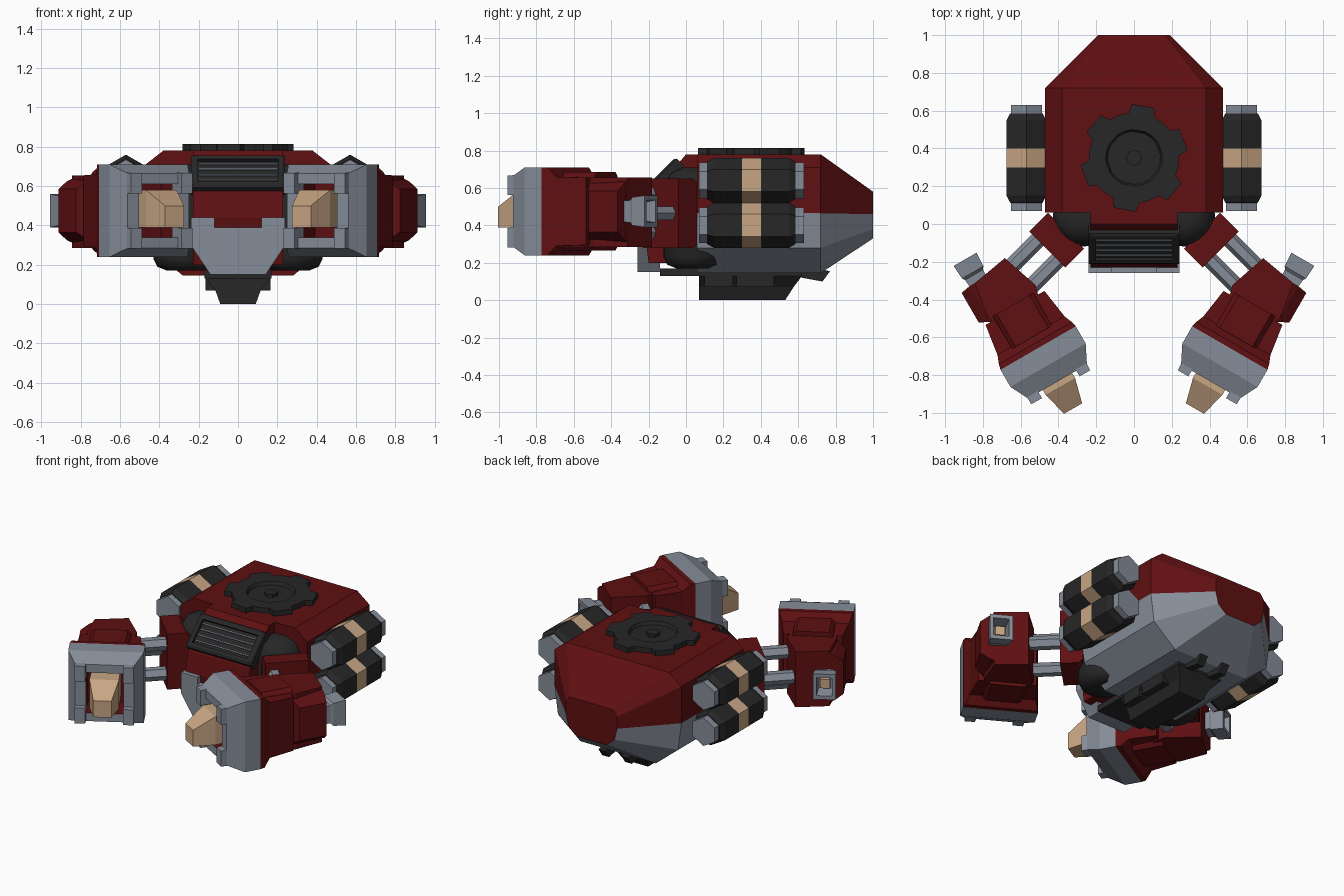
import bpy, bmesh, math
from mathutils import Vector, Matrix

if "Cube" in bpy.data.objects:
    bpy.data.objects.remove(bpy.data.objects["Cube"])


def colour(name, rgb):
    m = bpy.data.materials.new(name)
    m.diffuse_color = (*rgb, 1)
    m.use_nodes = True
    m.node_tree.nodes["Principled BSDF"].inputs["Base Color"].default_value = m.diffuse_color
    return m


RED = colour("dark red", (0.115, 0.005, 0.006))
GREY = colour("steel grey", (0.24, 0.27, 0.32))
BLACK = colour("charcoal", (0.02, 0.02, 0.02))
TAN = colour("tan", (0.58, 0.38, 0.23))
MATS = [RED, GREY, BLACK, TAN]


def finish(name, bm, M=None):
    if M:
        bm.transform(M)
    bmesh.ops.recalc_face_normals(bm, faces=bm.faces)
    me = bpy.data.meshes.new(name)
    bm.to_mesh(me)
    bm.free()
    for m in MATS:
        me.materials.append(m)
    ob = bpy.data.objects.new(name, me)
    bpy.context.collection.objects.link(ob)
    return ob


def loft(name, rings, mats, M=None):
    """Skin rings of equal point count; mats gives one colour per segment."""
    bm = bmesh.new()
    vs = [[bm.verts.new(p) for p in r] for r in rings]
    n = len(rings[0])
    if not isinstance(mats, list):
        mats = [mats] * (len(rings) - 1)
    for a, b, m in zip(vs, vs[1:], mats):
        for i in range(n):
            j = (i + 1) % n
            bm.faces.new((a[i], a[j], b[j], b[i])).material_index = MATS.index(m)
    bm.faces.new(vs[0]).material_index = MATS.index(mats[0])
    bm.faces.new(vs[-1]).material_index = MATS.index(mats[-1])
    return finish(name, bm, M)


def box(name, a, b, mat, M=None):
    (x0, y0, z0), (x1, y1, z1) = a, b
    ring = lambda z: [(x0, y0, z), (x1, y0, z), (x1, y1, z), (x0, y1, z)]
    return loft(name, [ring(z0), ring(z1)], mat, M)


def rect(u, hv, hz, v=0, z=0.475):
    return [(u, v - hv, z - hz), (u, v + hv, z - hz), (u, v + hv, z + hz), (u, v - hv, z + hz)]


def circle(n, r, start=0):
    return [(r * math.cos(start + 2 * math.pi * i / n), r * math.sin(start + 2 * math.pi * i / n)) for i in range(n)]


def hull_ring(y, half):
    return [(x, y, z) for x, z in half] + [(-x, y, z) for x, z in reversed(half)]


# hull: grey lower half, red upper half, tapering at the back
side = [(.28, .145), (.445, .28), (.47, .465), (.47, .71), (.38, .78)]
tail = [(.11, .33), (.17, .38), (.19, .46), (.19, .54), (.16, .58)]
hull = loft("hull", [hull_ring(.06, side), hull_ring(.72, side), hull_ring(1, tail)], RED)
for p in hull.data.polygons:
    if p.center.z < .462 and abs(p.normal.y) < .95:
        p.material_index = 1

# nose block under the grille
nose = [(.08, .78), (0, .78), (-.05, .72), (-.2, .57), (-.23, .44), (-.2, .2), (.08, .2)]
loft("nose", [[(x, y, z) for y, z in nose] for x in (-.23, .23)], RED)

# grey chin plate with a notch
half = [(.14, .15), (.24, .30), (.24, .44), (.12, .44), (.12, .39)]
loft("chin_plate", [hull_ring(-.26, half), hull_ring(-.14, half)], GREY)

# slanted grille with slats
G = Matrix.Translation((0, -.12, .665)) @ Matrix.Rotation(math.radians(45), 4, 'X')
loft("grille", [[(-w, -h, z), (w, -h, z), (w, h, z), (-w, h, z)]
                for w, h, z in ((.24, .115, -.04), (.24, .115, .015), (.225, .1, .025),
                                (.205, .08, .025), (.205, .08, .005))], BLACK, G)
for i in range(4):
    y = -.057 + i * .038
    box("grille_slat", (-.2, y - .004, .004), (.2, y + .004, .014), GREY, G)

# gear hatch on the roof
gear = []
for k in range(6):
    for d, r in ((-17, .24), (-12, .285), (12, .285), (17, .24), (30, .24)):
        a = math.radians(20 + 60 * k + d)
        gear.append((a, r))
ring = lambda z, r=None: [((r or q) * math.cos(a), .35 + (r or q) * math.sin(a), z) for a, q in gear]
loft("roof_gear", [ring(.77), ring(.813), ring(.813, .15), ring(.792, .14)], BLACK)
loft("gear_hub", [[(x, y + .35, z) for x, y in circle(8, .042)] for z in (.78, .812)], BLACK)

# undercarriage
loft("keel", [[(-w, a, z), (w, a, z), (w, b, z), (-w, b, z)]
              for w, a, b, z in ((.09, .07, .53, 0), (.115, .07, .575, .07), (.165, .07, .62, .13), (.165, .07, .62, .16))], BLACK)
box("keel_front_rail", (-.17, -.14, .13), (.17, .1, .17), BLACK)

for s in (-1, 1):
    S = Matrix.Scale(s, 4, (1, 0, 0))
    box("keel_side_box", (.1, .1, .07), (.165, .25, .15), BLACK, S)
    box("keel_side_box", (.1, .27, .07), (.165, .47, .15), BLACK, S)
    loft("keel_tail_prong", [[(x, y, z) for y, z in ((.58, .16), (.62, .12), (.73, .1), (.77, .155), (.7, .17))]
                             for x in (.06, .11)], BLACK, S)

    # rounded dark shoulder socket
    rings = [[(.27 + x, .04 + y, z) for x, y in circle(24, r)]
             for r, z in ((.09, .17), (.14, .19), (.16, .23), (.16, .56), (.15, .63), (.12, .68), (.06, .71))]
    sock = loft("shoulder_socket", rings, BLACK, S)
    for p in sock.data.polygons:
        p.use_smooth = True

    # stacked hexagonal canisters
    for cz in (.40, .64):
        prof = [(.07, .095), (.112, .095), (.113, .1), (.15, .12), (.3, .12), (.4, .12),
                (.55, .12), (.585, .1), (.586, .095), (.63, .095)]
        rings = [[(.57 + x, y, cz + z) for x, z in circle(6, r, math.pi / 2)] for y, r in prof]
        loft("side_canister", rings, [GREY, BLACK, BLACK, BLACK, TAN, BLACK, BLACK, BLACK, GREY], S)

    # shoulder block and arm struts: local x runs out along the upper arm
    A = S @ Matrix.Translation((.41, -.085, .465)) @ Matrix.Rotation(math.radians(-45), 4, 'Z')
    loft("shoulder_block", [[(u, -w, -h), (u, w, -h), (u, w, h), (u, -w, h)]
                            for u, w, h in ((-.07, .135, .165), (-.04, .135, .185), (.07, .135, .185))], RED, A)
    for v, z in ((.07, 0), (-.08, .1), (-.08, -.1)):
        loft("arm_strut", [[(u, v + a, z + b) for a, b in circle(6, .043)] for u in (.05, .34)], GREY, A)

    # forearm frame: local x forward, local y outward
    F = S @ Matrix(((-.5, .866, 0, .39), (-.866, -.5, 0, -.86), (0, 0, 1, 0), (0, 0, 0, 1)))
    # elbow block
    elbow = [(-.735, -.085), (-.53, -.155), (-.44, -.13), (-.44, .13), (-.51, .15), (-.7, .12)]
    loft("elbow", [[(u, v, z) for u, v in elbow] for z in (.285, .655)], RED, F)
    loft("elbow_outer", [[(a, v, .475 - h), (b, v, .475 - h), (b, v, .475 + h), (a, v, .475 + h)]
                         for a, b, v, h in ((-.7, -.47, .1, .17), (-.7, -.48, .15, .15), (-.69, -.51, .205, .11))], RED, F)
    # square exhaust nozzle
    loft("exhaust_nozzle", [rect(-.67, .05, .055, .1), rect(-.74, .055, .06, .1), rect(-.755, .065, .075, .1),
                            rect(-.835, .07, .085, .1), rect(-.835, .048, .06, .1), rect(-.75, .04, .045, .1)],
         [GREY, GREY, GREY, GREY, GREY], F)
    box("exhaust_core", (-.79, .07, .445), (-.74, .13, .505), TAN, F)
    # fist housing: red back, grey front, red hollow
    loft("fist_housing", [rect(-.48, .18, .18), rect(-.31, .205, .185), rect(-.265, .223, .235), rect(-.235, .23, .235),
                          rect(-.13, .23, .235), rect(-.03, .18, .19), rect(-.03, .115, .135), rect(-.2, .115, .135)],
         [RED, RED, RED, GREY, GREY, GREY, RED], F)
    # raised panels on the wrist, top and bottom
    for z0, z1, z2 in ((.64, .665, .685), (.31, .285, .265)):
        loft("wrist_panel", [[(-.5, -w, z), (-.3, -w, z), (-.3, w, z), (-.5, w, z)]
                             for w, z in ((.13, z0), (.12, z1), (.1, z2))], RED, F)
    # corner claws round the opening
    for v in (-.148, .148):
        for z in (.335, .615):
            loft("fist_claw", [rect(-.08, .035, .055, v, z), rect(.005, .032, .052, v, z)], GREY, F)
    # tan ram
    ram = lambda u, w, a, b: [(u, -w, a), (u, w, a), (u, w, b), (u, -w, b)]
    loft("fist_ram", [ram(-.2, .085, .39, .58), ram(.0, .09, .39, .58), ram(.135, .055, .39, .5)], TAN, F)
